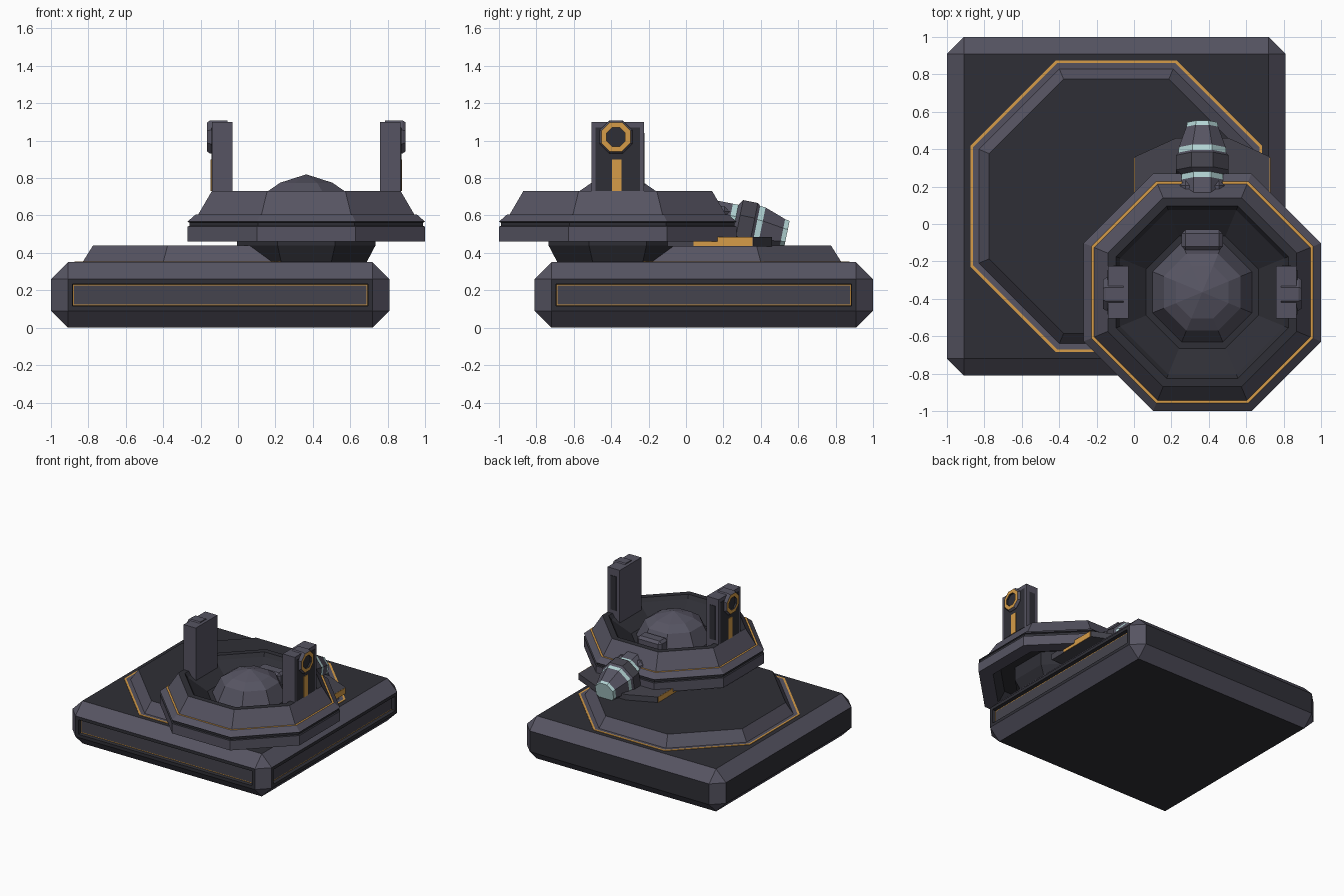
import bpy, bmesh, math
from mathutils import Matrix, Vector

if "Cube" in bpy.data.objects:
    bpy.data.objects.remove(bpy.data.objects["Cube"])


def lin(h):
    out = []
    for i in (0, 2, 4):
        c = int(h[i:i + 2], 16) / 255
        out.append(c / 12.92 if c <= 0.04045 else ((c + 0.055) / 1.055) ** 2.4)
    return out + [1.0]


COLOURS = [("dark panel", "2f2f36"), ("grey metal", "565462"), ("gold trim", "d69c48"),
           ("pale cyan", "b4d6d6"), ("mid grey", "45444d")]
MATS = []
for n, h in COLOURS:
    m = bpy.data.materials.new(n)
    m.diffuse_color = lin(h)
    m.use_nodes = True
    m.node_tree.nodes["Principled BSDF"].inputs["Base Color"].default_value = m.diffuse_color
    MATS.append(m)
DARK, GREY, GOLD, CYAN, MID = range(5)


def finish(bm, name):
    bmesh.ops.recalc_face_normals(bm, faces=bm.faces)
    me = bpy.data.meshes.new(name)
    bm.to_mesh(me)
    bm.free()
    for m in MATS:
        me.materials.append(m)
    ob = bpy.data.objects.new(name, me)
    bpy.context.collection.objects.link(ob)
    return ob


def lathe(name, profile, matrix):
    """Eight-sided turned part; profile = (apothem, height, colour of the band that follows)."""
    bm = bmesh.new()
    rings = []
    for a, z, _ in profile:
        if a == 0:
            rings.append([bm.verts.new(matrix @ Vector((0, 0, z)))] * 8)
            continue
        r = a / math.cos(math.pi / 8)
        rings.append([bm.verts.new(matrix @ Vector((r * math.cos(t), r * math.sin(t), z)))
                      for t in [math.radians(22.5 + 45 * k) for k in range(8)]])
    for (lo, hi, p) in zip(rings, rings[1:], profile):
        for k in range(8):
            j = (k + 1) % 8
            vs = list(dict.fromkeys([lo[k], lo[j], hi[j], hi[k]]))
            bm.faces.new(vs).material_index = p[2]
    return finish(bm, name)


def box(name, lo, hi, mat, bevel=0.0):
    bm = bmesh.new()
    lo, hi = Vector(lo), Vector(hi)
    size = hi - lo
    bmesh.ops.create_cube(bm, size=1, matrix=Matrix.Translation((lo + hi) / 2)
                          @ Matrix.Diagonal((abs(size.x), abs(size.y), abs(size.z), 1)))
    if bevel:
        bmesh.ops.bevel(bm, geom=bm.edges[:], offset=bevel, segments=1, affect='EDGES')
    for f in bm.faces:
        f.material_index = mat
    return finish(bm, name)


# Square base: bevelled block, dark flats, grey bevels, slots on front and right
bm = bmesh.new()
bmesh.ops.create_cube(bm, size=1, matrix=Matrix.Translation((-0.095, 0.095, 0.175))
                      @ Matrix.Diagonal((1.81, 1.81, 0.35, 1)))
bmesh.ops.bevel(bm, geom=bm.edges[:], offset=0.09, segments=1, affect='EDGES')
bm.normal_update()
slots = []
for f in bm.faces:
    n = f.normal
    f.material_index = DARK if max(abs(c) for c in n) > 0.99 else GREY
    if n.y < -0.99 or n.x > 0.99:
        slots.append(f)
for f in slots:
    bmesh.ops.inset_individual(bm, faces=[f], thickness=0.036)
    ring = bmesh.ops.inset_individual(bm, faces=[f], thickness=0.004, depth=-0.03)
    ring = bmesh.ops.inset_individual(bm, faces=[f], thickness=0.008)
    for g in ring["faces"]:
        g.material_index = GOLD
    f.material_index = MID
finish(bm, "base_block")

# Raised octagonal platform with gold outline
lathe("base_platform", [(0.78, 0.345, GOLD), (0.78, 0.354, GOLD), (0.765, 0.354, GREY),
                        (0.735, 0.352, GREY), (0.68, 0.44, DARK), (0, 0.44, DARK)],
      Matrix.Translation((-0.095, 0.095, 0)))

# Turret hull with sunken top and hollow underside
C = Vector((0.365, -0.365, 0))
T = Matrix.Translation(C)
lathe("turret_hull", [(0, 0.60, DARK), (0.30, 0.60, DARK), (0.44, 0.70, DARK), (0.46, 0.73, DARK),
                      (0.505, 0.73, GREY), (0.578, 0.605, GOLD), (0.592, 0.605, GREY),
                      (0.635, 0.567, DARK), (0.625, 0.562, DARK), (0.625, 0.545, DARK),
                      (0.635, 0.54, GREY), (0.635, 0.46, GREY), (0.53, 0.46, DARK),
                      (0.48, 0.55, DARK), (0, 0.55, DARK)], T)
lathe("turret_dome", [(0, 0.82, GREY), (0.14, 0.775, GREY), (0.205, 0.73, GREY),
                      (0.265, 0.60, GREY)], T)
box("dome_hatch", (0.255, -0.14, 0.6), (0.475, -0.03, 0.715), GREY, 0.02)

# Pedestal under the turret
lathe("turret_pedestal", [(0, 0.55, DARK), (0.37, 0.55, DARK), (0.37, 0.44, DARK),
                          (0.32, 0.345, DARK), (0, 0.345, DARK)], T)

# Rear plate beneath the barrel, with gold side strips
bm = bmesh.new()
half = [(0.36, -0.10), (0.36, 0.36), (0.14, 0.46)]
pts = half + [(-x, y) for x, y in reversed(half)]
low = [bm.verts.new((C.x + x, y, 0.435)) for x, y in pts]
plate = bm.faces.new(low)
ext = bmesh.ops.extrude_face_region(bm, geom=[plate])
bmesh.ops.translate(bm, vec=(0, 0, 0.05),
                    verts=[v for v in ext["geom"] if isinstance(v, bmesh.types.BMVert)])
bm.normal_update()
for f in bm.faces:
    f.material_index = MID
finish(bm, "rear_plate")

# Upright posts with round pivots, mirrored about the turret centre
for s, side in ((-1, "left"), (1, "right")):
    X = lambda d: C.x + s * d

    def sbox(name, x0, x1, y0, y1, z0, z1, mat, bev=0.0):
        a, b = sorted((X(x0), X(x1)))
        box(side + "_" + name, (a, y0, z0), (b, y1, z1), mat, bev)

    sbox("post", 0.395, 0.505, -0.505, -0.225, 0.60, 1.10, GREY)
    sbox("post_panel", 0.50, 0.508, -0.485, -0.245, 0.73, 1.07, DARK)
    sbox("post_rear_slot", 0.425, 0.475, -0.23, -0.221, 0.76, 1.04, DARK)
    sbox("post_gold_strip", 0.50, 0.512, -0.395, -0.345, 0.73, 0.90, GOLD)
    sbox("plate_gold_strip", 0.355, 0.364, 0.04, 0.355, 0.436, 0.484, GOLD)
    M = Matrix.Translation((C.x, -0.375, 1.02)) @ Matrix.Rotation(s * math.pi / 2, 4, 'Y')
    lathe(side + "_pivot", [(0, 0.42, GREY), (0.088, 0.42, GREY), (0.088, 0.515, GREY),
                            (0.078, 0.53, GOLD), (0.05, 0.53, DARK), (0.05, 0.515, DARK),
                            (0, 0.515, DARK)], M)

# Rear barrel, tilted slightly down, with cyan bands
B = Matrix.Translation((C.x, 0.18, 0.565)) @ Matrix.Rotation(-math.pi / 2 - 0.2, 4, 'X')
lathe("barrel", [(0, -0.05, GREY), (0.11, -0.05, GREY), (0.11, 0.05, CYAN), (0.11, 0.08, GREY),
                 (0.14, 0.10, MID), (0.14, 0.18, GREY), (0.128, 0.195, CYAN),
                 (0.125, 0.225, GREY), (0.085, 0.34, CYAN), (0.08, 0.365, CYAN),
                 (0, 0.365, CYAN)], B)
box("barrel_collar", (0.245, 0.10, 0.50), (0.485, 0.235, 0.65), GREY, 0.03)
